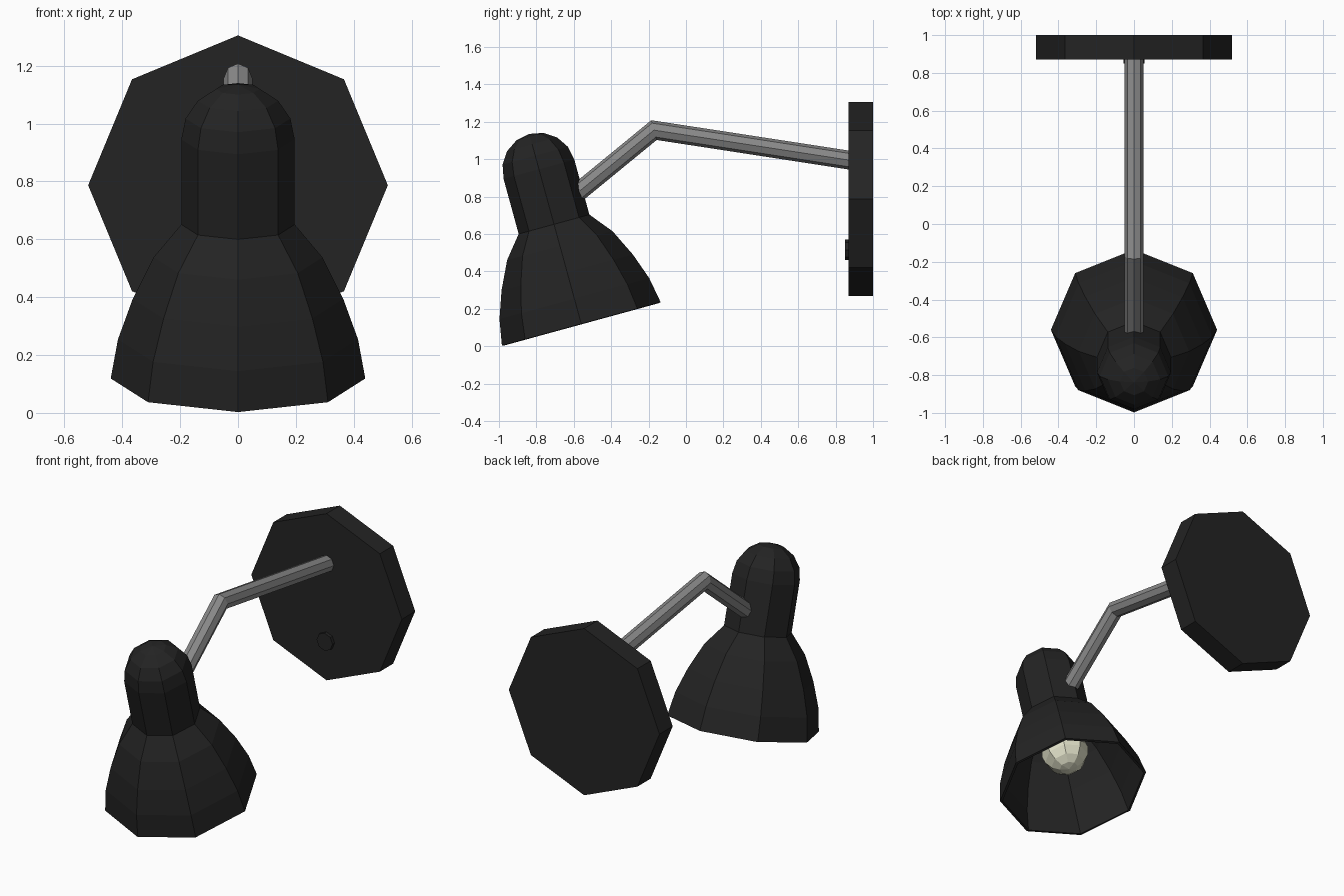
import bpy, bmesh, math
from mathutils import Vector, Matrix

if "Cube" in bpy.data.objects:
    bpy.data.objects.remove(bpy.data.objects["Cube"])

SIDES = 8


def material(name, rgb):
    m = bpy.data.materials.new(name)
    m.diffuse_color = (*rgb, 1)
    m.use_nodes = True
    m.node_tree.nodes["Principled BSDF"].inputs["Base Color"].default_value = m.diffuse_color
    return m


black = material("black_enamel", (0.017, 0.017, 0.017))
steel = material("steel", (0.25, 0.25, 0.25))
glass = material("warm_glass", (0.75, 0.75, 0.58))


def finish(name, bm, mat, matrix=Matrix()):
    bmesh.ops.recalc_face_normals(bm, faces=bm.faces)
    me = bpy.data.meshes.new(name)
    bm.to_mesh(me)
    bm.free()
    me.materials.append(mat)
    ob = bpy.data.objects.new(name, me)
    ob.matrix_world = matrix
    bpy.context.collection.objects.link(ob)
    return ob


def lathe(name, profile, mat, matrix=Matrix()):
    """Spin (radius, height) points around z with eight flat sides."""
    bm = bmesh.new()
    verts = [bm.verts.new((r, 0, h)) for r, h in profile]
    edges = [bm.edges.new(p) for p in zip(verts, verts[1:])]
    bmesh.ops.spin(bm, geom=verts + edges, cent=(0, 0, 0), axis=(0, 0, 1),
                   angle=math.tau, steps=SIDES, use_duplicate=False)
    bmesh.ops.remove_doubles(bm, verts=bm.verts, dist=1e-4)
    return finish(name, bm, mat, matrix)


def dome(r, h, a0, a1, n):
    angles = [math.radians(a0 + (a1 - a0) * i / n) for i in range(n + 1)]
    return [(r * math.cos(a), h + r * math.sin(a)) for a in angles]


def disc(name, z, radius, y0, y1):
    """Octagonal disc facing the front, corner pointing up."""
    place = Matrix.Translation((0, y1, z)) @ Matrix.Rotation(math.pi / 2, 4, 'X')
    d = y1 - y0
    return lathe(name, [(0, 0), (radius, 0), (radius, d), (0, d)], black, place)


# Wall plate and its switch button
disc("wall_plate", 0.787, 0.518, 0.87, 1.0)
disc("switch_button", 0.515, 0.055, 0.85, 0.88)

# Bent arm: octagonal tube with a mitred elbow
path = [Vector(p) for p in ((0, 0.89, 0.992), (0, -0.171, 1.155), (0, -0.585, 0.816))]
d1, d2 = (path[1] - path[0]).normalized(), (path[2] - path[1]).normalized()
bm = bmesh.new()
rings = []
for p, d in zip(path, (d1, (d1 + d2).normalized(), d2)):
    up = Vector((1, 0, 0)).cross(d)
    stretch = 1 / d.dot(d1) if p is path[1] else 1
    rings.append([bm.verts.new(p + Vector((0.05 * math.cos(a), 0, 0))
                               + up * 0.05 * stretch * math.sin(a))
                  for a in (math.tau * i / SIDES for i in range(SIDES))])
for lo, hi in zip(rings, rings[1:]):
    for i in range(SIDES):
        j = (i + 1) % SIDES
        bm.faces.new((lo[i], lo[j], hi[j], hi[i]))
bm.faces.new(rings[0])
bm.faces.new(rings[-1])
finish("bent_arm", bm, steel)

# Tilted shade: flared bell, straight neck, domed cap
tilt = Matrix.Translation((0, -0.56, 0.119)) @ Matrix.Rotation(math.radians(15.3), 4, 'X')
bell = [(0.44, 0), (0.415, 0.14), (0.364, 0.285), (0.292, 0.434), (0.196, 0.552)]
shade = lathe("lamp_shade", bell + dome(0.196, 0.857, 0, 90, 4), black, tilt)
shell = shade.modifiers.new("thickness", 'SOLIDIFY')
shell.thickness = 0.015
shell.offset = -1

# Bulb with its stem, and the socket inside the neck
lathe("bulb", dome(0.14, 0.28, -90, 45, 6) + [(0.07, 0.45), (0.07, 0.55), (0, 0.55)], glass, tilt)
lathe("bulb_socket", [(0, 0.53), (0.09, 0.53), (0.09, 0.8), (0, 0.8)], black, tilt)
